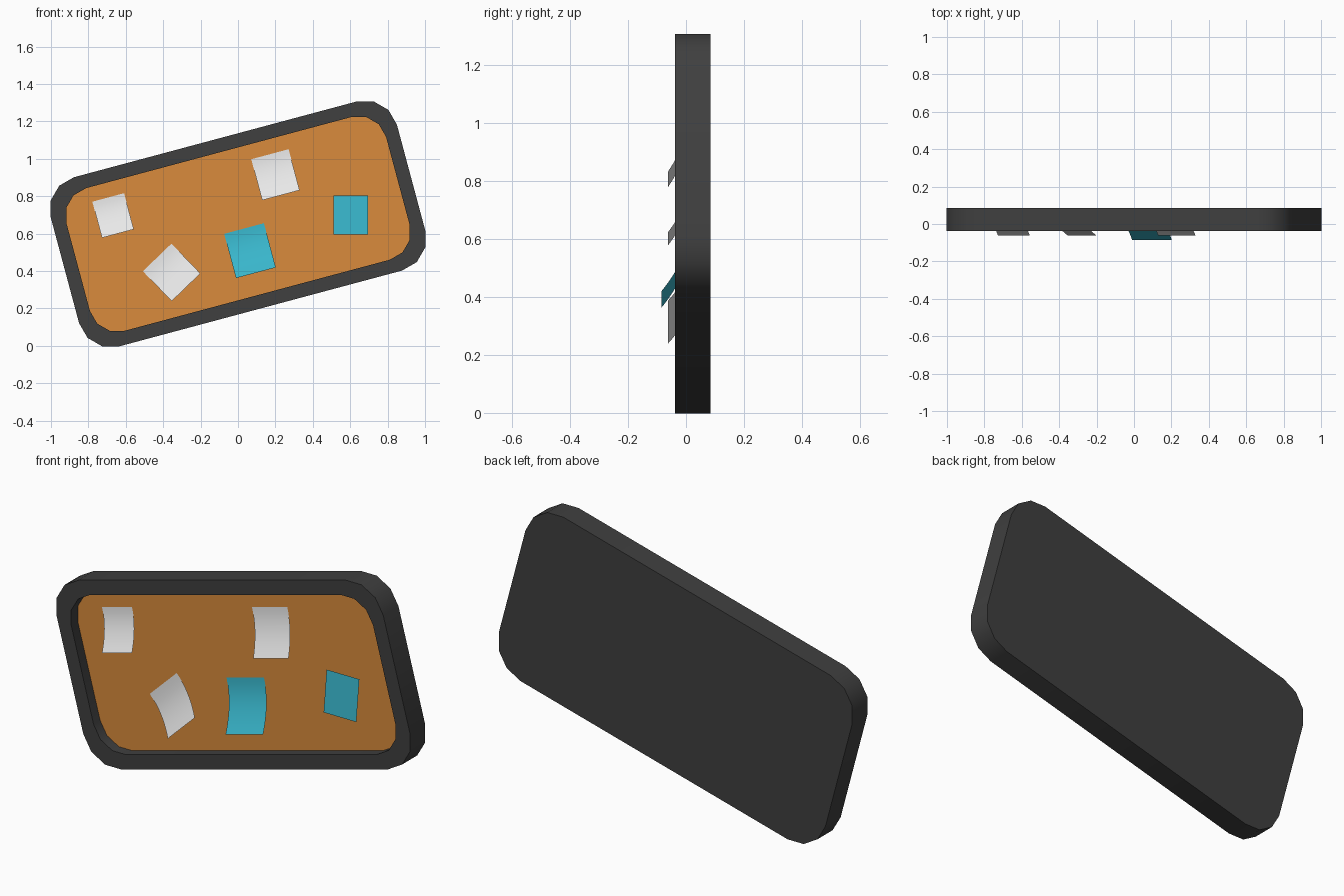
import bpy
import bmesh
from math import cos, sin, pi, radians
from mathutils import Matrix

TILT = radians(15)
MID_Z = 0.652

cube = bpy.data.objects.get("Cube")
if cube:
    bpy.data.objects.remove(cube, do_unlink=True)


def material(name, rgb):
    mat = bpy.data.materials.new(name)
    mat.use_nodes = True
    mat.diffuse_color = (*rgb, 1)
    mat.node_tree.nodes["Principled BSDF"].inputs["Base Color"].default_value = (*rgb, 1)
    return mat


dark = material("dark_grey", (0.05, 0.05, 0.05))
cork = material("cork_orange", (0.70, 0.26, 0.045))
white = material("paper_white", (0.82, 0.82, 0.82))
teal = material("paper_teal", (0.04, 0.46, 0.59))


def finish(name, bm, mat, closed=True):
    if closed:
        bmesh.ops.recalc_face_normals(bm, faces=bm.faces)
    mesh = bpy.data.meshes.new(name)
    bm.to_mesh(mesh)
    bm.free()
    mesh.materials.append(mat)
    obj = bpy.data.objects.new(name, mesh)
    bpy.context.collection.objects.link(obj)
    bpy.ops.object.select_all(action="DESELECT")
    obj.select_set(True)
    bpy.context.view_layer.objects.active = obj
    bpy.ops.object.shade_smooth_by_angle(angle=radians(40))
    return obj


def rounded_loop(bm, half_w, half_h, radius, y, steps=3):
    """Ring of vertices round a rectangle with rounded corners."""
    ring = []
    for corner, (sx, sz) in enumerate([(1, 1), (-1, 1), (-1, -1), (1, -1)]):
        for i in range(steps + 1):
            a = (corner + i / steps) * pi / 2
            ring.append(bm.verts.new((sx * (half_w - radius) + radius * cos(a), y,
                                      sz * (half_h - radius) + radius * sin(a))))
    return ring


def rounded_solid(name, loops, mat):
    """Bridge successive loops and cap both ends, then tilt into place."""
    bm = bmesh.new()
    rings = [rounded_loop(bm, *loop) for loop in loops]
    n = len(rings[0])
    for a, b in zip(rings, rings[1:]):
        for i in range(n):
            j = (i + 1) % n
            bm.faces.new((a[i], a[j], b[j], b[i]))
    bm.faces.new(rings[0])
    bm.faces.new(rings[-1])
    move = Matrix.Translation((0, 0, MID_Z)) @ Matrix.Rotation(-TILT, 4, "Y")
    bmesh.ops.transform(bm, matrix=move, verts=bm.verts)
    return finish(name, bm, mat)


OUTER = (0.958, 0.468, 0.175)
INNER = (0.885, 0.395, 0.15)

# Frame: closed back, raised rim, recessed front
rounded_solid("frame", [(*OUTER, 0.085), (*OUTER, -0.038),
                        (*INNER, -0.038), (*INNER, 0.03)], dark)
# Cork panel set in the recess
rounded_solid("cork_panel", [(*INNER, 0.03), (*INNER, 0.015)], cork)


def paper(name, centre, size, angle, y_top, y_bottom, mat, power=2, rows=8):
    """Sheet fixed at its top edge whose lower edge lifts forward."""
    bm = bmesh.new()
    w, h = size
    pairs = []
    for r in range(rows + 1):
        t = r / rows
        y = y_top + (y_bottom - y_top) * t ** power
        pairs.append([bm.verts.new((s * w / 2, y, h * (0.5 - t))) for s in (-1, 1)])
    for (a, b), (c, d) in zip(pairs, pairs[1:]):
        bm.faces.new((a, c, d, b))
    move = Matrix.Translation((centre[0], 0, centre[1])) @ Matrix.Rotation(-radians(angle), 4, "Y")
    bmesh.ops.transform(bm, matrix=move, verts=bm.verts)
    return finish(name, bm, mat, closed=False)


# Pinned notes
paper("left_white_note", (-0.668, 0.697), (0.176, 0.2), 15, 0.012, -0.062, white)
paper("top_white_note", (0.2, 0.915), (0.207, 0.227), 15, 0.012, -0.062, white)
paper("slanted_white_note", (-0.355, 0.393), (0.213, 0.222), 44, 0.012, -0.062, white)
paper("large_teal_note", (0.064, 0.509), (0.22, 0.245), 15, 0.012, -0.085, teal)
paper("small_teal_note", (0.603, 0.70), (0.185, 0.21), 0, -0.012, -0.036, teal, power=1, rows=1)
